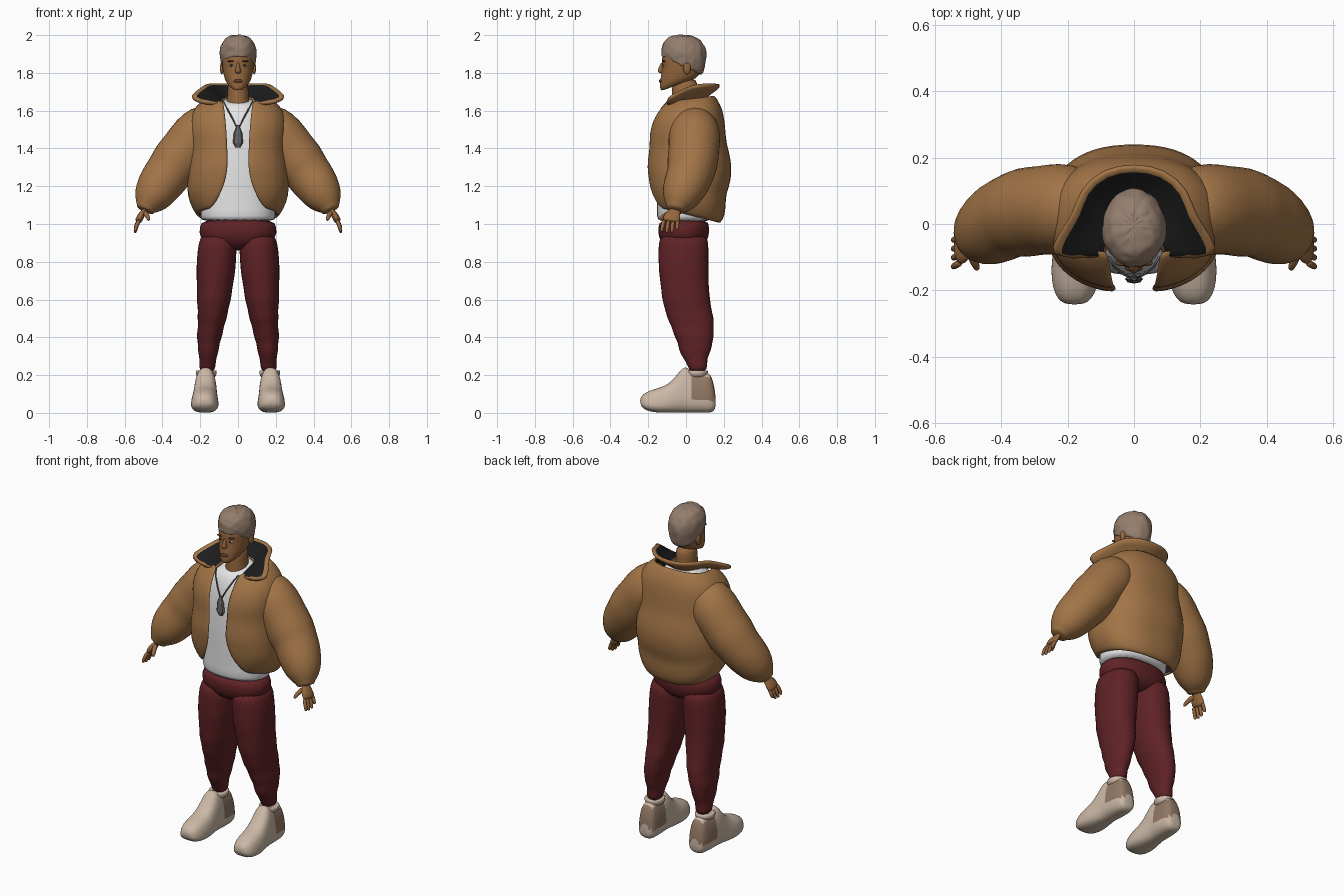
import bpy, bmesh, math, random
from mathutils import Vector, Matrix

random.seed(4)


def material(name, rgb):
    m = bpy.data.materials.new(name)
    m.diffuse_color = (*rgb, 1)
    return m


TAN = material("tan_fabric", (0.36, 0.175, 0.062))
BLACK = material("black_lining", (0.012, 0.012, 0.013))
WHITE = material("white_cotton", (0.80, 0.80, 0.81))
RED = material("maroon_fabric", (0.115, 0.016, 0.019))
CREAM = material("cream_leather", (0.60, 0.48, 0.38))
TAUPE = material("taupe_suede", (0.29, 0.19, 0.13))
HAIR = material("ash_brown", (0.30, 0.21, 0.155))
SKIN = material("warm_skin", (0.30, 0.135, 0.048))
STEEL = material("grey_metal", (0.13, 0.13, 0.14))
DARK = material("dark_brown", (0.11, 0.045, 0.022))


def finish(name, bm, mats, sub=0, mirror=False, solid=0, smooth=True):
    me = bpy.data.meshes.new(name)
    bm.to_mesh(me)
    bm.free()
    for m in mats:
        me.materials.append(m)
    for p in me.polygons:
        p.use_smooth = smooth
    ob = bpy.data.objects.new(name, me)
    bpy.context.collection.objects.link(ob)
    if mirror:
        ob.modifiers.new("mirror", 'MIRROR')
    if solid:
        s = ob.modifiers.new("thickness", 'SOLIDIFY')
        s.thickness = solid
        s.material_offset = 1
    if sub:
        s = ob.modifiers.new("smooth", 'SUBSURF')
        s.levels = s.render_levels = sub
    return ob


def loft(name, rings, mats, closed=True, caps=(True, True), paint=None, jitter=0, **kw):
    """Skin a list of point rings; paint(face centre, column) picks a material."""
    bm = bmesh.new()
    vs = [[bm.verts.new(p) for p in r] for r in rings]
    n = len(vs[0])
    for a, b in zip(vs, vs[1:]):
        for i in range(n if closed else n - 1):
            j = (i + 1) % n
            f = bm.faces.new((a[i], a[j], b[j], b[i]))
            if paint:
                f.material_index = paint(f.calc_center_median(), i)
    if closed:
        if caps[0]:
            bm.faces.new(vs[0][::-1])
        if caps[1]:
            bm.faces.new(vs[-1])
        bmesh.ops.recalc_face_normals(bm, faces=bm.faces)
    for v in bm.verts:
        if jitter:
            v.co += Vector([random.uniform(-jitter, jitter) for _ in range(3)])
    return finish(name, bm, mats, **kw)


def power(v, e):
    return math.copysign(abs(v) ** e, v)


def oval(zf, zb, rx, yf, yb, gap=0, cx=0, n=20, e=1.0):
    """Horizontal ring with front/back heights and depths, optionally open in front."""
    a0 = math.asin((gap / rx) ** (1 / e)) if gap else 0
    pts = []
    for i in range(n + 1 if gap else n):
        a = a0 + (2 * math.pi - 2 * a0) * i / n
        k = power(math.cos(a), e)
        t = (1 - k) / 2
        pts.append((cx + rx * power(math.sin(a), e), yf + (yb - yf) * t, zf + (zb - zf) * t))
    return pts


def tube(path, n=16, flat=1.0):
    """Rings around a path of (x, y, z, radius); flat scales the thickness across y."""
    P = [Vector(p[:3]) for p in path]
    rings = []
    for i, p in enumerate(P):
        t = (P[min(i + 1, len(P) - 1)] - P[max(i - 1, 0)]).normalized()
        u = t.cross(Vector((0, 1, 0))).normalized()
        v = t.cross(u)
        r = path[i][3]
        rings.append([p + u * r * flat * math.cos(2 * math.pi * k / n)
                      + v * r * math.sin(2 * math.pi * k / n) for k in range(n)])
    return rings


def ball(name, c, s, mat, mirror=False):
    bm = bmesh.new()
    bmesh.ops.create_uvsphere(bm, u_segments=14, v_segments=8, radius=1,
                              matrix=Matrix.Translation(c) @ Matrix.Diagonal((*s, 1)))
    return finish(name, bm, [mat], mirror=mirror)


# Jacket body: open in front, puffed in horizontal bands
body = [(1.085, 1.00, .212, -.165, .18, .15), (1.12, 1.04, .243, -.182, .207, .115),
        (1.19, 1.12, .27, -.200, .212, .08), (1.25, 1.16, .268, -.205, .213, .062),
        (1.30, 1.23, .272, -.212, .242, .055), (1.36, 1.34, .262, -.206, .242, .055),
        (1.41, 1.42, .255, -.198, .215, .057), (1.48, 1.49, .262, -.200, .210, .06),
        (1.54, 1.56, .258, -.184, .203, .065), (1.59, 1.61, .242, -.160, .192, .07),
        (1.63, 1.65, .205, -.128, .172, .075), (1.655, 1.685, .165, -.105, .15, .08)]
loft("jacket_body", [oval(*r, n=30, e=.85) for r in body], [TAN, BLACK],
     closed=False, solid=.018, sub=1)

# Puffed sleeves
sleeve = [(.12, .04, 1.55, .09), (.165, .045, 1.525, .128), (.225, .045, 1.455, .143),
          (.276, .042, 1.392, .134), (.325, .036, 1.33, .14), (.365, .026, 1.275, .126),
          (.395, .012, 1.235, .125), (.43, -.012, 1.185, .116), (.46, -.032, 1.135, .1),
          (.482, -.048, 1.097, .068), (.487, -.052, 1.085, .052), (.495, -.056, 1.068, .05)]
loft("sleeve", tube(sleeve, 18), [TAN], mirror=True, sub=1)

# Wide flared collar: (base at the neck, lip) pairs from the front tip to the back centre
collar = [((.075, -.112, 1.645), (.245, -.105, 1.672)), ((.075, -.06, 1.66), (.215, -.04, 1.70)),
          ((.075, 0, 1.665), (.165, .025, 1.735)), ((.07, .05, 1.67), (.15, .095, 1.745)),
          ((.04, .075, 1.67), (.085, .152, 1.743)), ((0, .08, 1.67), (0, .165, 1.74))]
rings = []
for base, lip in collar:
    base, lip = Vector(base), Vector(lip)
    d = Vector((lip.x - base.x, lip.y - base.y, 0)).normalized()
    up = Vector((0, 0, 1))
    rings.append([base, (base + lip) / 2 - up * .014, lip, lip + d * .014 + up * .004,
                  lip + d * .027 - up * .018, lip - d * .03 - up * .052,
                  base - up * .03])
loft("collar", rings, [TAN, BLACK], caps=(True, False), mirror=True, sub=1,
     paint=lambda c, i: 1 if i < 2 else 0)

# Shirt
shirt = [(1.015, 1.01, .197, -.15, .13), (1.03, 1.03, .2, -.156, .135), (1.12, 1.12, .2, -.152, .14),
         (1.3, 1.3, .2, -.158, .14), (1.5, 1.5, .19, -.148, .13), (1.59, 1.6, .155, -.125, .11),
         (1.635, 1.66, .095, -.095, .085), (1.64, 1.68, .07, -.078, .07)]
loft("shirt", [oval(*r, n=24, e=.9) for r in shirt], [WHITE], sub=1)

# Trousers: hips and rumpled legs given as (z, inner x, outer x, front y, back y)
hips = [(.86, .07, -.07, .05), (.885, .15, -.12, .1), (.93, .208, -.148, .122),
        (.98, .205, -.148, .124), (1.03, .196, -.142, .12)]
loft("trouser_hips", [oval(z, z, rx, f, b, n=24, e=.9) for z, rx, f, b in hips], [RED], sub=1)
leg = [(.215, .125, .2, .02, .105), (.25, .118, .208, .01, .115), (.29, .115, .203, -.015, .112),
       (.33, .1, .215, -.04, .135), (.37, .098, .212, -.042, .14), (.41, .08, .222, -.066, .15),
       (.46, .075, .21, -.078, .148), (.5, .056, .217, -.102, .15), (.55, .052, .212, -.112, .135),
       (.6, .034, .222, -.13, .13), (.66, .03, .218, -.132, .122), (.73, .014, .222, -.145, .122),
       (.82, .008, .22, -.148, .12), (.9, .004, .21, -.148, .122), (.95, .02, .195, -.135, .11)]
loft("trouser_leg", [oval(z, z, (o - i) / 2, f, b, cx=(i + o) / 2, n=18, e=.92)
                     for z, i, o, f, b in leg], [RED], mirror=True, sub=1)

# High-top shoes: sections along y as (y, bottom, top, half width)
shoe = [(-.243, .05, .075, .025), (-.228, .02, .1, .05), (-.19, .006, .12, .067),
        (-.14, 0, .134, .072), (-.10, 0, .148, .07), (-.06, 0, .185, .065), (-.03, 0, .226, .062),
        (-.005, 0, .25, .06), (.03, 0, .222, .06), (.065, 0, .213, .06), (.1, 0, .214, .058),
        (.13, 0, .212, .053), (.148, .01, .15, .044), (.157, .03, .09, .03)]
rings = []
for y, zb, zt, w in shoe:
    r = []
    for i in range(22):
        a = 2 * math.pi * i / 22
        s = power(math.sin(a), .75)
        r.append((.172 - y * .03 + w * (1 - .17 * s) * power(math.cos(a), .75), y,
                  (zb + zt) / 2 + s * (zt - zb) / 2))
    rings.append(r)
loft("shoe", rings, [CREAM, TAUPE], mirror=True, sub=1,
     paint=lambda c, i: 1 if c.y > .02 and .075 < c.z < .195 else 0)
loft("shoe_cuff", [oval(z, z + .0, r, .055 - r, .055 + r * 1.1, cx=.168)
                   for z, r in ((.18, .05), (.215, .058), (.228, .054), (.222, .044))],
     [CREAM], mirror=True, sub=1)

# Hands
loft("palm", tube([(.485, -.052, 1.09, .028), (.5, -.06, 1.065, .032), (.513, -.072, 1.045, .046),
                   (.525, -.078, 1.022, .048), (.53, -.08, 1.01, .038)], 12, .42),
     [SKIN], mirror=True, sub=1)
for k, length in enumerate((.055, .062, .06, .045)):
    y = -.115 + k * .024
    loft("finger_%d" % (k + 1),
         tube([(.522, y, 1.025, .012), (.537, y * 1.08, 1.02 - length * .5, .0115),
               (.545, y * 1.12, 1.02 - length, .010), (.545, y * 1.13, 1.015 - length, .005)], 8),
         [SKIN], mirror=True, sub=1)
loft("thumb", tube([(.497, -.075, 1.065, .016), (.484, -.108, 1.05, .015),
                    (.474, -.13, 1.03, .012), (.472, -.138, 1.017, .006)], 8),
     [SKIN], mirror=True, sub=1)

# Neck and head
neck = [(1.58, 1.6, .075, -.09, .07), (1.64, 1.66, .06, -.078, .062), (1.7, 1.7, .055, -.075, .06),
        (1.77, 1.78, .056, -.075, .066)]
loft("neck", [oval(*r) for r in neck], [SKIN], sub=1)
head = [(1.703, 1.745, .028, -.125, -.03), (1.71, 1.755, .046, -.138, .02),
        (1.735, 1.77, .064, -.139, .05), (1.765, 1.785, .073, -.136, .068),
        (1.80, 1.81, .08, -.131, .08), (1.835, 1.84, .084, -.126, .088),
        (1.865, 1.87, .086, -.130, .09), (1.9, 1.9, .085, -.125, .09), (1.94, 1.94, .07, -.1, .075),
        (1.965, 1.965, .03, -.05, .03)]
loft("head", [oval(*r, n=24, e=.95) for r in head], [SKIN], sub=1)

# Facial features
nose = [(1.86, .008, -.132), (1.825, .012, -.147), (1.807, .019, -.154), (1.796, .013, -.142)]
loft("nose", [oval(z, z, rx, f, -.1, n=10) for z, rx, f in nose], [SKIN], sub=1)
ball("lips", (0, -.134, 1.757), (.026, .009, .009), DARK)
ball("eye", (.034, -.113, 1.84), (.014, .009, .006), WHITE, True)
ball("pupil", (.034, -.119, 1.84), (.006, .005, .0055), BLACK, True)
ball("eyebrow", (.036, -.117, 1.862), (.021, .01, .005), DARK, True)
ball("ear", (.086, .005, 1.825), (.01, .02, .033), SKIN, True)

# Short curly hair
cap = [(1.888, 1.78, .086, -.126, .08), (1.9, 1.82, .093, -.131, .098), (1.935, 1.87, .098, -.13, .107),
       (1.965, 1.925, .092, -.118, .105), (1.99, 1.967, .072, -.092, .085), (2.0, 1.99, .042, -.055, .05),
       (2.001, 1.998, .012, -.015, .015)]
dense = []
for a, b in zip(cap, cap[1:]):
    dense += [a, [(p + q) / 2 for p, q in zip(a, b)]]
dense.append(cap[-1])
loft("hair", [oval(*r, n=34) for r in dense], [HAIR], jitter=.0055, sub=1)

# Necklace
loft("necklace_cord", tube([(.075, -.1, 1.645, .004), (.06, -.128, 1.615, .004),
                            (.03, -.152, 1.56, .004), (.002, -.163, 1.505, .004)], 8),
     [STEEL], mirror=True)
tag = [(1.525, .007), (1.495, .016), (1.485, .022), (1.43, .027), (1.418, .02), (1.405, .012)]
loft("pendant", [oval(z, z, r, -.166 - r * .5, -.166 + r * .5, n=8) for z, r in tag],
     [STEEL], smooth=False)
